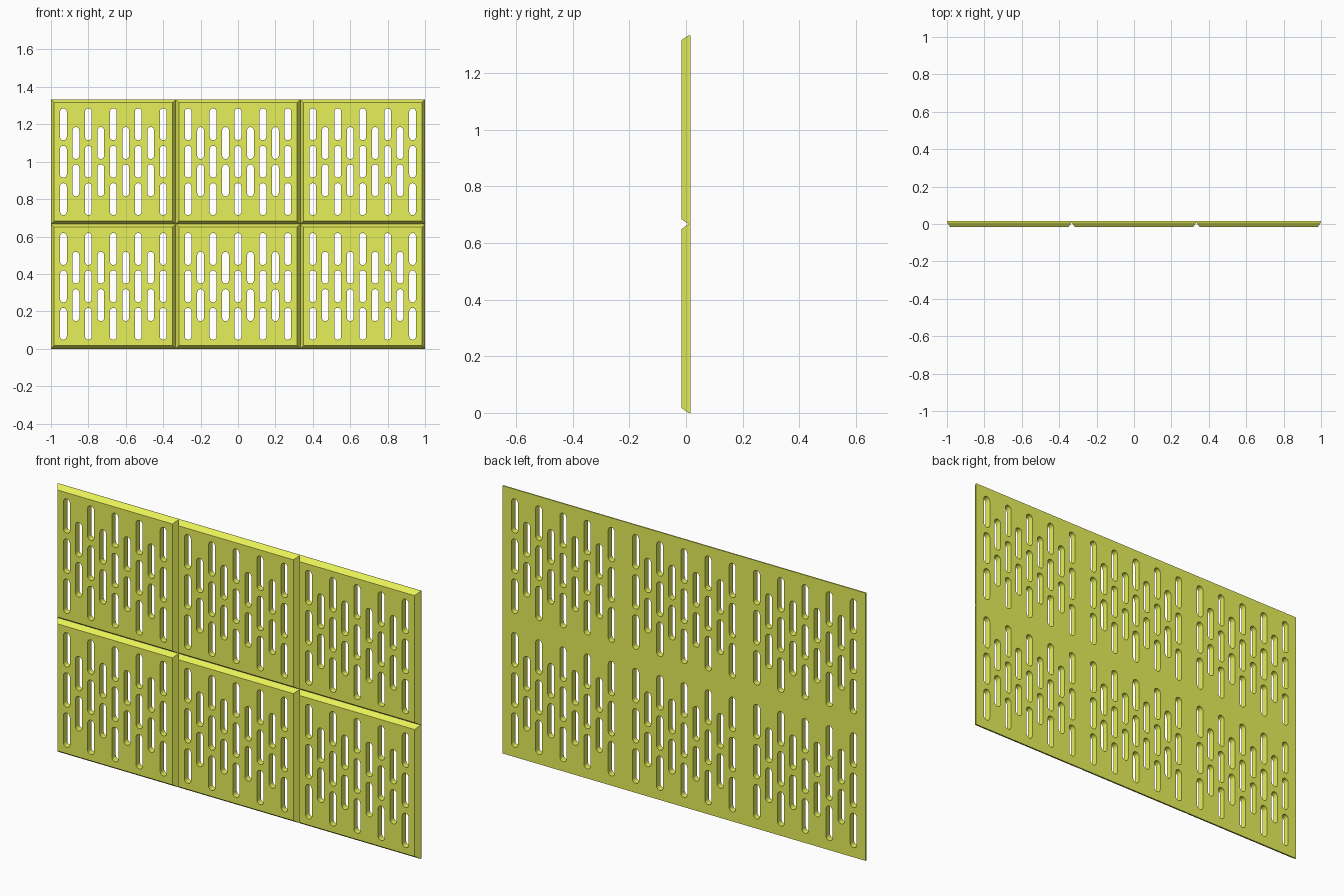
import bpy, bmesh
from math import sin, cos, pi

if "Cube" in bpy.data.objects:
    bpy.data.objects.remove(bpy.data.objects["Cube"])

TILE = 2 / 3                 # tile pitch
NX, NZ = 3, 2                # tiles across and up
FRONT, GROOVE, BACK = -0.0155, 0.009, 0.0155
INSET = 0.017                # chamfer width on the front


def make_object(name, bm):
    bmesh.ops.remove_doubles(bm, verts=bm.verts, dist=1e-5)
    bmesh.ops.recalc_face_normals(bm, faces=bm.faces)
    mesh = bpy.data.meshes.new(name)
    bm.to_mesh(mesh)
    bm.free()
    obj = bpy.data.objects.new(name, mesh)
    bpy.context.collection.objects.link(obj)
    return obj


def rect(cx, cz, half, y):
    return [(cx + sx * half, y, cz + sz * half)
            for sx, sz in ((-1, -1), (1, -1), (1, 1), (-1, 1))]


centres = [((i - (NX - 1) / 2) * TILE, (j + 0.5) * TILE)
           for i in range(NX) for j in range(NZ)]

# Panel: chamfered square tiles sharing one flat back
bm = bmesh.new()
face = lambda pts: bm.faces.new([bm.verts.new(p) for p in pts])
for cx, cz in centres:
    top = rect(cx, cz, TILE / 2 - INSET, FRONT)
    mid = rect(cx, cz, TILE / 2, GROOVE)
    back = rect(cx, cz, TILE / 2, BACK)
    face(top)
    face(back)
    outer = (cz < TILE, cx > 0.5, cz > TILE, cx < -0.5)
    for k in range(4):
        n = (k + 1) % 4
        face([top[k], top[n], mid[n], mid[k]])
        if outer[k]:
            face([mid[k], mid[n], back[n], back[k]])
panel = make_object("slotted_panel", bm)

# Slot cutters: columns alternate between three and two rounded slots
R, HALF, SEG = 0.018, 0.0855, 8
outline = []
for a0, s in ((0, 1), (pi, -1)):
    for k in range(SEG + 1):
        a = a0 + pi * k / SEG
        outline.append((R * cos(a), s * (HALF - R) + R * sin(a)))
bm = bmesh.new()
for cx, cz in centres:
    for col in range(-4, 5):
        for dz in ((-0.2, 0, 0.2) if col % 2 == 0 else (-0.1, 0.1)):
            ring = [bm.verts.new((cx + col * TILE / 10 + x, -0.05, cz + dz + z))
                    for x, z in outline]
            f = bm.faces.new(ring)
            ext = bmesh.ops.extrude_face_region(bm, geom=[f])["geom"]
            bmesh.ops.translate(bm, vec=(0, 0.1, 0), verts=[
                v for v in ext if isinstance(v, bmesh.types.BMVert)])
cutter = make_object("slot_cutter", bm)
cutter.hide_render = True

# Punch the slots and discard the cutter
mod = panel.modifiers.new("slots", 'BOOLEAN')
mod.operation = 'DIFFERENCE'
mod.solver = 'EXACT'
mod.object = cutter
bpy.context.view_layer.update()
mesh = bpy.data.meshes.new_from_object(
    panel.evaluated_get(bpy.context.evaluated_depsgraph_get()))
panel.modifiers.clear()
panel.data = mesh
bpy.data.objects.remove(cutter)

# Yellow-green material
mat = bpy.data.materials.new("lime")
mat.diffuse_color = (0.80, 0.87, 0.10, 1)
mat.use_nodes = True
mat.node_tree.nodes["Principled BSDF"].inputs["Base Color"].default_value = mat.diffuse_color
mesh.materials.clear()
mesh.materials.append(mat)
